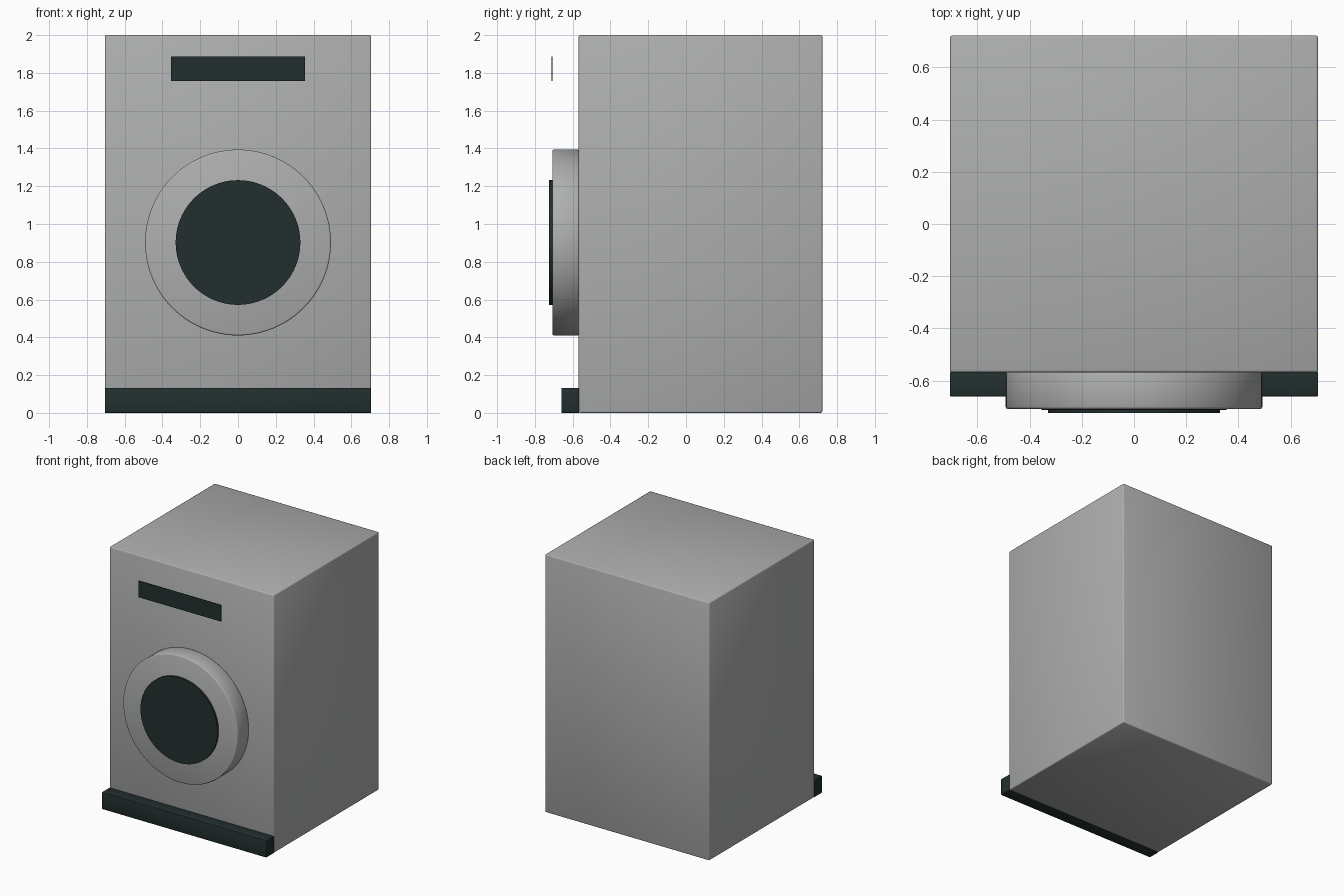
import bpy
from math import pi, radians

cube = bpy.data.objects.get("Cube")
if cube:
    bpy.data.objects.remove(cube, do_unlink=True)


def material(name, color):
    mat = bpy.data.materials.new(name)
    mat.use_nodes = True
    mat.diffuse_color = color
    mat.node_tree.nodes["Principled BSDF"].inputs["Base Color"].default_value = color
    return mat


def finish(name, mat, bevel):
    obj = bpy.context.object
    obj.name = name
    obj.data.materials.append(mat)
    bpy.ops.object.transform_apply(location=False, rotation=True, scale=True)
    if bevel:
        mod = obj.modifiers.new("Soft edges", "BEVEL")
        mod.width = bevel
        mod.segments = 2
        mod.limit_method = "ANGLE"
        bpy.ops.object.modifier_apply(modifier=mod.name)
    bpy.ops.object.shade_smooth_by_angle(angle=radians(50))
    return obj


def box(name, mat, x, y, z, bevel=0):
    """Box spanning -x..x, y[0]..y[1], z[0]..z[1]."""
    bpy.ops.mesh.primitive_cube_add(size=1, location=(0, sum(y) / 2, sum(z) / 2))
    bpy.context.object.scale = (2 * x, y[1] - y[0], z[1] - z[0])
    return finish(name, mat, bevel)


def disc(name, mat, radius, y, z, bevel=0):
    """Round plate facing the front, spanning y[0]..y[1]."""
    bpy.ops.mesh.primitive_cylinder_add(
        vertices=96, radius=radius, depth=y[1] - y[0],
        location=(0, sum(y) / 2, z), rotation=(pi / 2, 0, 0))
    return finish(name, mat, bevel)


casing = material("casing grey", (0.42, 0.43, 0.425, 1))
dark = material("dark glass", (0.016, 0.028, 0.028, 1))

# Cabinet and the kick plate along its front
box("cabinet", casing, 0.705, (-0.568, 0.722), (0, 2), 0.008)
box("kick_plate", dark, 0.705, (-0.66, -0.566), (0, 0.132), 0.003)

# Round door with its dark window
door_z = 0.902
disc("door", casing, 0.492, (-0.708, -0.566), door_z, 0.008)
disc("door_window", dark, 0.33, (-0.724, -0.7), door_z)

# Thin display panel held in front of the cabinet
box("display_panel", dark, 0.354, (-0.712, -0.708), (1.757, 1.886))
